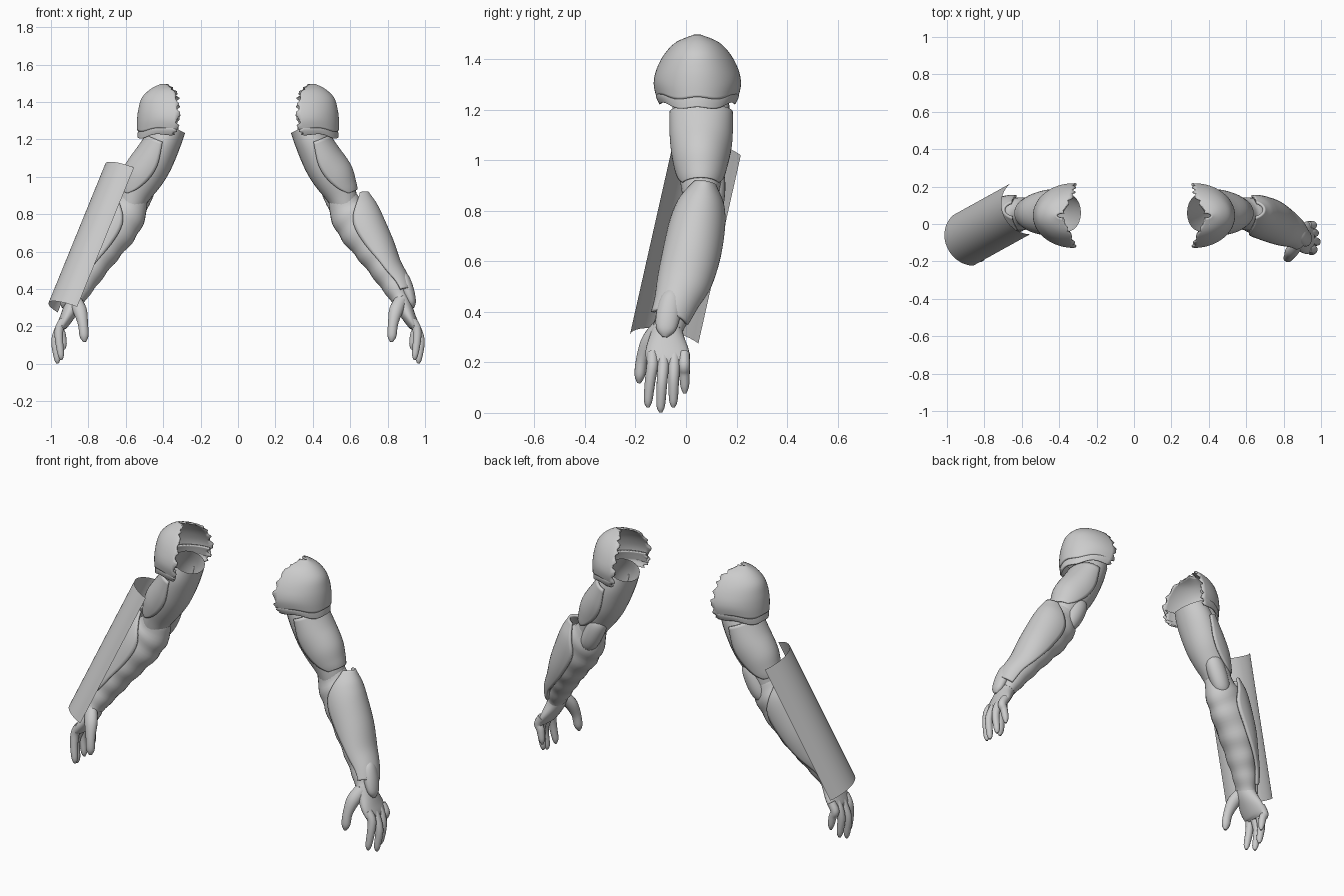
import bpy, bmesh, math, random
from mathutils import Vector

if "Cube" in bpy.data.objects:
    bpy.data.objects.remove(bpy.data.objects["Cube"])

random.seed(4)


def finish(name, bm, thick=0.0, mirror=True, angle=40):
    bmesh.ops.recalc_face_normals(bm, faces=bm.faces)
    me = bpy.data.meshes.new(name)
    bm.to_mesh(me)
    bm.free()
    ob = bpy.data.objects.new(name, me)
    bpy.context.collection.objects.link(ob)
    bpy.ops.object.select_all(action='DESELECT')
    bpy.context.view_layer.objects.active = ob
    ob.select_set(True)
    bpy.ops.object.shade_smooth_by_angle(angle=math.radians(angle))
    if thick:
        s = ob.modifiers.new("thickness", 'SOLIDIFY')
        s.thickness, s.offset = thick, 0
    if mirror:
        ob.modifiers.new("other_arm", 'MIRROR').use_axis[0] = True
    return ob


def spline(rows, steps):
    # Catmull-Rom through rows of numbers
    out = []
    for i in range(len(rows) - 1):
        p0, p1 = rows[max(i - 1, 0)], rows[i]
        p2, p3 = rows[i + 1], rows[min(i + 2, len(rows) - 1)]
        for k in range(steps):
            t = k / steps
            out.append([0.5 * (2 * b + (c - a) * t + (2 * a - 5 * b + 4 * c - d) * t * t
                               + (3 * b - a - 3 * c + d) * t ** 3)
                        for a, b, c, d in zip(p0, p1, p2, p3)])
    return out + [list(rows[-1])]


def skin(bm, grid, closed):
    n = len(grid[0])
    for r0, r1 in zip(grid, grid[1:]):
        for j in range(n if closed else n - 1):
            k = (j + 1) % n
            bm.faces.new((r0[j], r0[k], r1[k], r1[j]))


def limb(name, rows, n=24, steps=5, caps=(True, True), thick=0.0, ripple=0.0):
    # rows: x, y, z, radius along y, radius outward [, half angle of an open shell]
    rows = spline(rows, steps)
    shell = len(rows[0]) > 5
    bm = bmesh.new()
    grid = []
    for i, r in enumerate(rows):
        c = Vector(r[:3])
        t = (Vector(rows[min(i + 1, len(rows) - 1)][:3]) - Vector(rows[max(i - 1, 0)][:3])).normalized()
        u = Vector((0, 1, 0))
        u = (u - t * u.dot(t)).normalized()
        v = t.cross(u)
        w = 1 + ripple * math.sin(i * 2 * math.pi / 6)
        ring = []
        for j in range(n):
            if shell:
                a = math.radians(90 + r[5] * (2 * j / (n - 1) - 1))
            else:
                a = 2 * math.pi * j / n
            ring.append(bm.verts.new(c + u * r[3] * w * math.cos(a) + v * r[4] * w * math.sin(a)))
        grid.append(ring)
    skin(bm, grid, not shell)
    if not shell:
        for use, ring in zip(caps, (grid[0], grid[-1])):
            if use:
                bm.faces.new(ring)
    return finish(name, bm, thick)


def dome(name, rows, dip):
    # rows: z, outer x, inner x, half width in y; open towards the body, torn inner edge
    rows = spline(rows, 4)
    n = 33
    bm = bmesh.new()
    grid = []
    for i, (z, xo, xi, ry) in enumerate(rows):
        ring = []
        for j in range(n):
            a = math.pi * (j / (n - 1) - 0.5)
            edge = random.uniform(-0.014, 0.014) if j in (0, n - 1) else 0
            low = max(0, 1 - i / 8)
            zz = z + low * (dip * abs(math.sin(a)) ** 2 + 0.006 * math.cos(6 * a))
            ring.append(bm.verts.new((xi + (xo - xi) * math.cos(a) + edge,
                                      0.045 + ry * math.sin(a), zz)))
        grid.append(ring)
    skin(bm, grid, False)
    return finish(name, bm, 0.01)


# Shoulder: outer cap over a slightly lower rim
dome("shoulder_cap", [(1.245, .536, .33, .158), (1.30, .535, .32, .168), (1.36, .528, .318, .157),
                      (1.42, .51, .325, .125), (1.465, .465, .345, .08), (1.493, .41, .375, .012)], 0.015)
dome("shoulder_rim", [(1.205, .533, .35, .145), (1.24, .53, .335, .158), (1.27, .522, .33, .158),
                      (1.31, .505, .33, .15)], 0.025)

# Upper arm and its outer guard
limb("upper_arm", [(.355, .06, 1.27, .10, .08), (.395, .06, 1.19, .115, .092), (.45, .06, 1.08, .112, .1),
                   (.50, .058, 1.0, .1, .1), (.55, .058, .91, .08, .083), (.575, .058, .84, .07, .07)],
     caps=(False, True))
limb("upper_arm_guard", [(.41, .06, 1.19, .12, .085, 95), (.455, .06, 1.08, .118, .11, 105),
                         (.505, .058, 1.0, .105, .112, 105), (.54, .058, .935, .088, .095, 90),
                         (.555, .058, .9, .075, .085, 65)], thick=.012)

# Elbow pad on the inner back side
limb("elbow_pad", [(.475, .10, .99, .015, .015), (.49, .105, .95, .045, .05), (.525, .105, .87, .05, .055),
                   (.56, .10, .80, .04, .045), (.575, .095, .76, .01, .01)])

# Forearm with creased sleeve
limb("forearm", [(.555, .06, .90, .065, .07), (.585, .058, .82, .082, .1), (.645, .045, .735, .092, .115),
                 (.72, .02, .62, .096, .1), (.78, -.01, .515, .085, .08), (.835, -.04, .42, .07, .066),
                 (.872, -.07, .34, .062, .048)], steps=6, ripple=.03)

# Forearm armour plate on the outside
limb("forearm_plate", [(.61, .075, .90, .045, .085, 60), (.625, .062, .83, .085, .112, 85),
                       (.655, .045, .745, .104, .122, 105), (.725, .02, .62, .108, .108, 105),
                       (.785, -.01, .51, .1, .088, 92), (.84, -.04, .43, .082, .075, 85),
                       (.868, -.065, .37, .073, .063, 80)], thick=.014)
limb("wrist_guard", [(.872, -.05, .49, .015, .015), (.888, -.058, .455, .04, .03), (.908, -.07, .39, .048, .034),
                     (.928, -.08, .33, .038, .024), (.934, -.084, .30, .01, .008)])

# Hand: palm, fingers, thumb
limb("palm", [(.868, -.068, .36, .055, .045), (.885, -.075, .31, .066, .045), (.915, -.075, .25, .085, .036),
              (.94, -.07, .205, .084, .028), (.948, -.07, .185, .07, .016)])
for fname, y0, y1, x1, tip in (("index_finger", -.133, -.15, .945, .03), ("middle_finger", -.09, -.10, .965, .01),
                               ("ring_finger", -.047, -.05, .955, .03), ("little_finger", -.007, -.005, .93, .085)):
    mid = (.21 + tip) / 2
    limb(fname, [(.93, y0, .235, .022, .024), (.955, y0, .19, .023, .024),
                 (x1 + .012, (y0 + y1) / 2, mid + .01, .021, .022),
                 (x1 + .002, y1, tip + .02, .017, .017), (x1, y1, tip - .008, .006, .006)], n=14)
limb("thumb", [(.872, -.105, .34, .03, .035), (.845, -.145, .285, .032, .037), (.829, -.173, .215, .024, .027),
               (.823, -.183, .15, .021, .024), (.82, -.186, .118, .007, .008)], n=16)

# Curved shield carried on one arm: an arc swept along the forearm
bm = bmesh.new()
front_top, back_top = Vector((-.556, -.055, 1.05)), Vector((-.66, .217, 1.02))
sweep = Vector((-.304, -.168, -.745))
chord = (back_top - front_top)
out = -sweep.cross(chord).normalized()
half, sag = chord.length / 2, .105
rad = (half ** 2 + sag ** 2) / (2 * sag)
span = math.asin(half / rad)
arc = [(front_top + back_top) / 2 + out * (sag - rad + rad * math.cos(a)) + chord.normalized() * rad * math.sin(a)
       for a in (span * (k / 16 - 1) for k in range(33))]
skin(bm, [[bm.verts.new(p + sweep * k) for p in arc] for k in (0, 1)], False)
finish("shield", bm, mirror=False)
